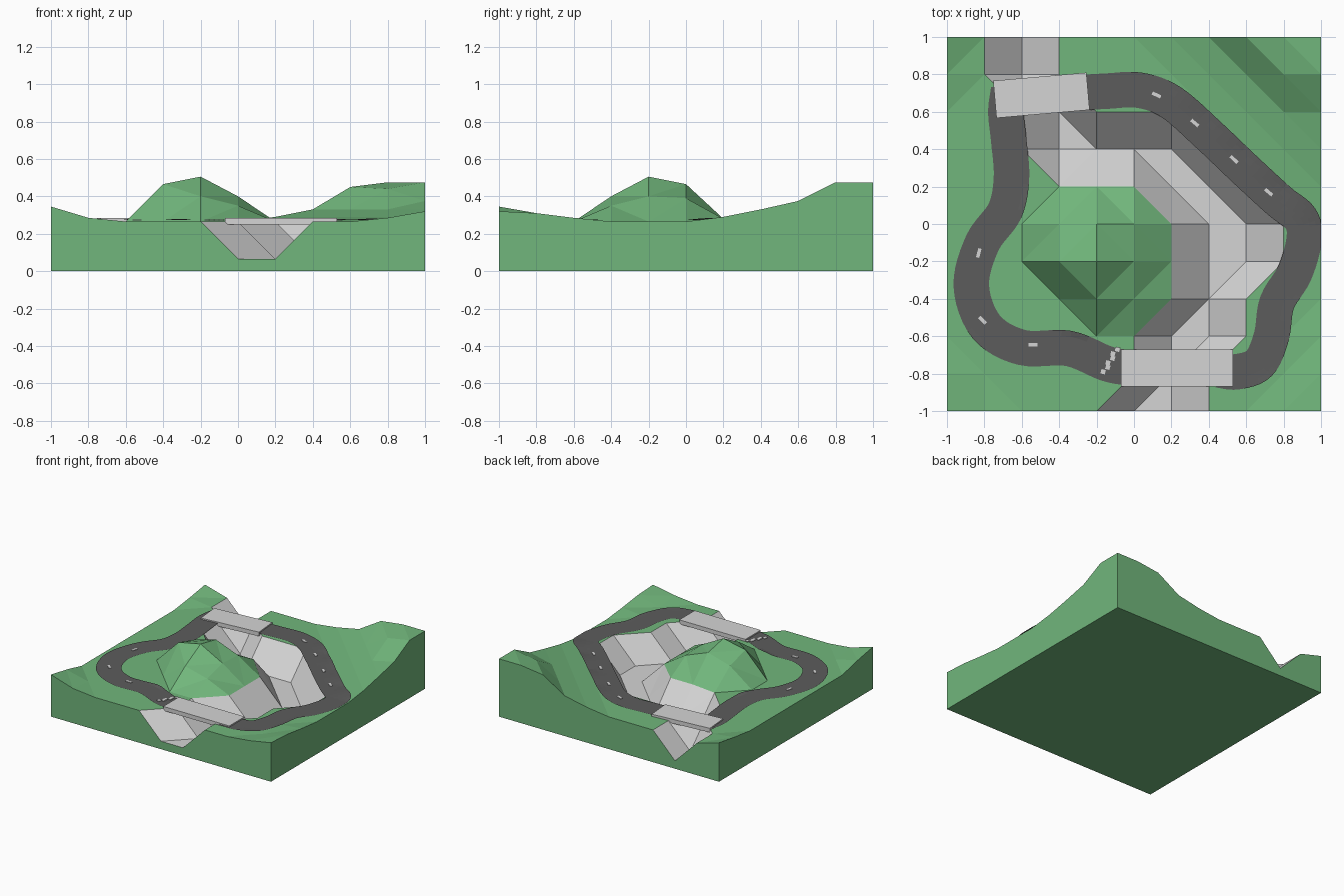
import bpy, bmesh, math
from mathutils import Vector

if "Cube" in bpy.data.objects:
    bpy.data.objects.remove(bpy.data.objects["Cube"])

BASE, LOW, S = 0.265, 0.065, 0.2


def material(name, col):
    m = bpy.data.materials.new(name)
    m.diffuse_color = (*col, 1)
    m.use_nodes = True
    m.node_tree.nodes["Principled BSDF"].inputs["Base Color"].default_value = m.diffuse_color
    return m


GREEN = material("grass green", (0.165, 0.47, 0.20))
STONE = material("pale stone", (0.66, 0.66, 0.66))
ASPHALT = material("dark asphalt", (0.108, 0.108, 0.108))

# Height rules on an 11 x 11 grid (indices -5..5, spacing 0.2)
ravine = {(0, -5), (1, -5), (1, -4), (1, -3), (2, -3), (2, -2), (2, -1), (3, -1), (2, 0), (3, 0),
          (2, 1), (1, 1), (1, 2), (0, 2), (-1, 2), (-2, 2), (-2, 3), (-3, 4), (-3, 5)}
hill = {(-1, -1): .505, (-2, -1): .465, (-1, 0): .465, (-2, 0): .41, (0, -1): .40,
        (0, 0): .39, (-1, -2): .40, (0, -2): .35, (-1, 1): .28, (0, 1): .28}
rim = {(-5, -5): .345, (-5, -4): .31, (-4, -5): .285, (5, -5): .32, (5, -4): .31, (5, -3): .285,
       (4, -5): .285, (-5, 5): .32, (-5, 4): .29, (3, 5): .45, (4, 4): .44, (5, 3): .375}
slope = [BASE, .29, .33, .41, .475, .475]      # back right rise, by i + j


def node(i, j):
    if (i, j) in ravine:
        return LOW
    if (i, j) in hill:
        return hill[i, j]
    if (i, j) in rim:
        return rim[i, j]
    return slope[i + j - 5] if i + j >= 5 and i > 0 and j > 0 else BASE


def ground(x, y):
    """Ground height under the road, ignoring the ravine."""
    fx, fy = max(-5, min(4.999, x / S)), max(-5, min(4.999, y / S))
    i, j = math.floor(fx), math.floor(fy)
    u, v = fx - i, fy - j
    h = lambda a, b: max(BASE, node(a, b))
    return ((h(i, j) * (1 - u) + h(i + 1, j) * u) * (1 - v)
            + (h(i, j + 1) * (1 - u) + h(i + 1, j + 1) * u) * v)


def finish(bm, name, mats):
    bmesh.ops.recalc_face_normals(bm, faces=bm.faces)
    me = bpy.data.meshes.new(name)
    bm.to_mesh(me)
    bm.free()
    for m in mats:
        me.materials.append(m)
    ob = bpy.data.objects.new(name, me)
    bpy.context.collection.objects.link(ob)
    return ob


# Terrain block: faceted top, straight walls, flat underside
bm = bmesh.new()
top = {(i, j): bm.verts.new((i * S, j * S, node(i, j))) for i in range(-5, 6) for j in range(-5, 6)}
for i in range(-5, 5):
    for j in range(-5, 5):
        a, b, c, d = (top[k] for k in ((i, j), (i + 1, j), (i + 1, j + 1), (i, j + 1)))
        # split each cell along its flatter diagonal
        if abs(a.co.z - c.co.z) <= abs(b.co.z - d.co.z):
            tris = ((a, b, c), (a, c, d))
        else:
            tris = ((a, b, d), (b, c, d))
        for t in tris:
            f = bm.faces.new(t)
            f.material_index = int(min(v.co.z for v in t) < 0.2)
ring = ([(i, -5) for i in range(-5, 5)] + [(5, j) for j in range(-5, 5)]
        + [(i, 5) for i in range(5, -5, -1)] + [(-5, j) for j in range(5, -5, -1)])
low = [bm.verts.new((i * S, j * S, 0)) for i, j in ring]
for k in range(len(ring)):
    n = (k + 1) % len(ring)
    bm.faces.new((low[k], low[n], top[ring[n]], top[ring[k]]))
bm.faces.new(low[::-1])
finish(bm, "terrain", [GREEN, STONE])


# Road strips draped on the ground along smooth paths
def smooth_path(pts, steps=6):
    p = [Vector(q) for q in pts]
    p = [2 * p[0] - p[1]] + p + [2 * p[-1] - p[-2]]
    out = []
    for a, b, c, d in zip(p, p[1:], p[2:], p[3:]):
        for s in range(steps):
            t = s / steps
            out.append(0.5 * (2 * b + (c - a) * t + (2 * a - 5 * b + 4 * c - d) * t * t
                              + (3 * b - a - 3 * c + d) * t ** 3))
    return out + [p[-2]]


def road(name, pts, width=0.19, cols=6):
    path = smooth_path(pts)
    bm = bmesh.new()
    rows = []
    for k, p in enumerate(path):
        t = (path[min(k + 1, len(path) - 1)] - path[max(k - 1, 0)]).normalized()
        side = Vector((-t.y, t.x))
        row = []
        for c in range(cols + 1):
            q = p + side * width * (c / cols - 0.5)
            q.x = min(q.x, 1.0)
            row.append(bm.verts.new((q.x, q.y, ground(q.x, q.y) + 0.008)))
        rows.append(row)
    for r, s in zip(rows, rows[1:]):
        for c in range(cols):
            bm.faces.new((r[c], s[c], s[c + 1], r[c + 1]))
    ob = finish(bm, name, [ASPHALT])
    if ob.data.polygons[0].normal.z < 0:
        ob.data.flip_normals()


road("road_west", [(-.03, -.77), (-.15, -.745), (-.35, -.665), (-.6, -.66), (-.79, -.55), (-.87, -.33),
                   (-.81, -.1), (-.69, .07), (-.655, .25), (-.67, .45), (-.685, .6), (-.67, .72)])
road("road_east", [(-.32, .7), (-.15, .71), (.03, .715), (.2, .65), (.4, .475), (.6, .285), (.78, .12),
                   (.89, .03), (.91, -.08), (.86, -.26), (.765, -.42), (.735, -.6), (.67, -.745),
                   (.55, -.79), (.45, -.78)])


# Boxes for bridges and painted plates
def box(name, x, y, z, size, deg):
    bpy.ops.mesh.primitive_cube_add(size=1, location=(x, y, z), rotation=(0, 0, math.radians(deg)))
    ob = bpy.context.object
    ob.name = name
    ob.scale = size
    ob.data.materials.append(STONE)


box("front_bridge", .23, -.77, .266, (.6, .2, .034), 0)
box("back_bridge", -.495, .688, .266, (.5, .2, .034), 5)

dashes = [(.12, .69, -25), (.325, .54, -40), (.535, .345, -43), (.72, .17, -40),
          (-.83, -.155, 75), (-.81, -.515, -45), (-.54, -.645, 0)]
for x, y, deg in dashes:
    box("lane_dash", x, y, ground(x, y) + 0.009, (.05, .018, .006), deg)

# Chequered start line across the road
for k in range(6):
    x, y = -.165 + .013 * k + .012 * (k % 2), -.79 + .024 * k
    box("start_line", x, y, ground(x, y) + 0.009, (.024, .024, .006), -15)
